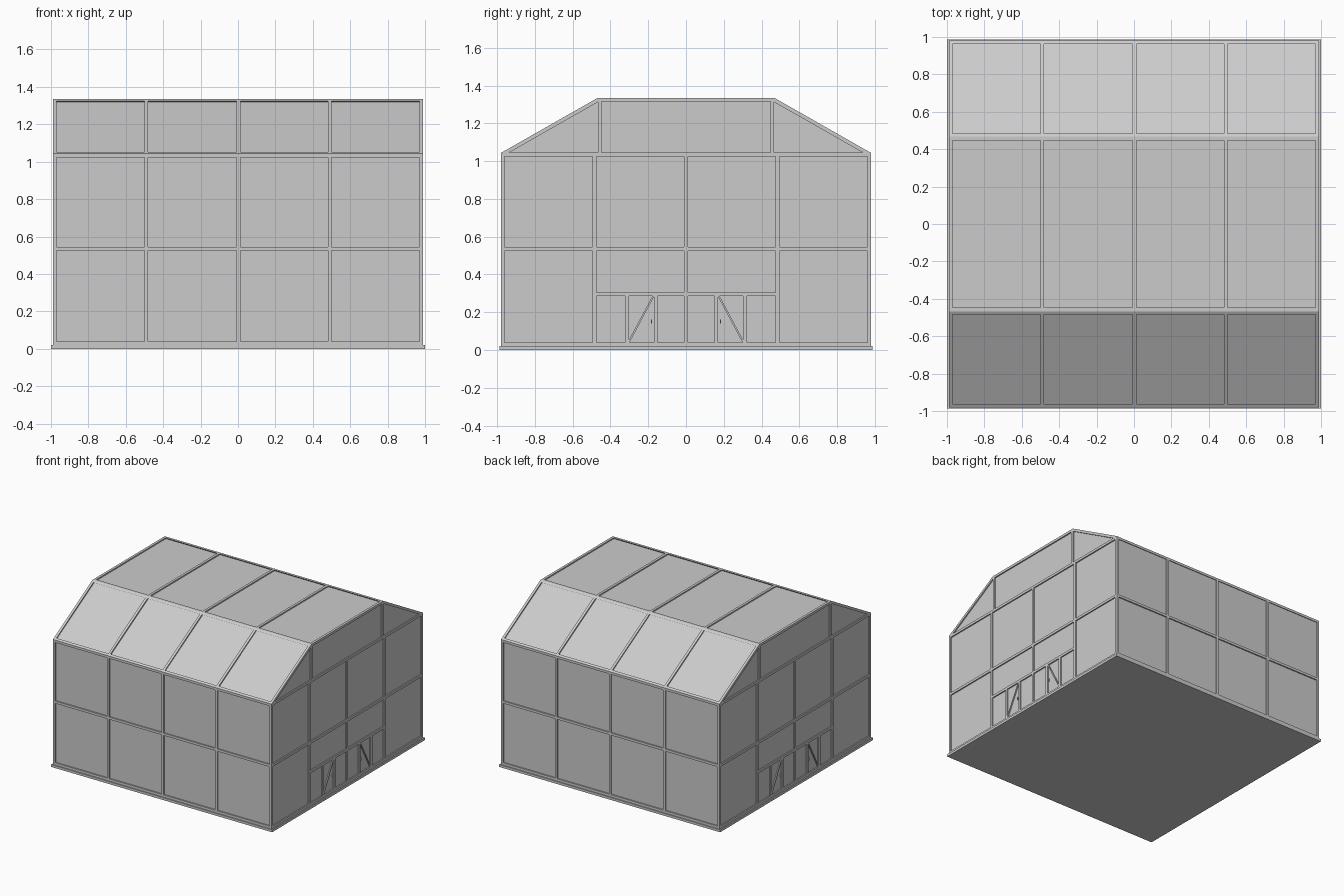
import bpy, bmesh
from mathutils import Vector, Matrix

if "Cube" in bpy.data.objects:
    bpy.data.objects.remove(bpy.data.objects["Cube"])

XE, YE = 0.99, 0.98                      # outer faces of the frame
T = 0.02                                 # bar thickness
PROFILE = [(-YE, 0.01), (-YE, 1.043), (-0.467, 1.335),
           (0.467, 1.335), (YE, 1.043), (YE, 0.01)]


def finish(name, bm):
    bmesh.ops.recalc_face_normals(bm, faces=bm.faces)
    me = bpy.data.meshes.new(name)
    bm.to_mesh(me)
    bm.free()
    ob = bpy.data.objects.new(name, me)
    bpy.context.collection.objects.link(ob)
    return ob


def inset(pts, d):
    """Mitred inward offset of a clockwise y-z polygon."""
    out = []
    for i, p in enumerate(pts):
        p = Vector(p)
        a = (p - Vector(pts[i - 1])).normalized()
        b = (Vector(pts[(i + 1) % len(pts)]) - p).normalized()
        na, nb = Vector((a.y, -a.x)), Vector((b.y, -b.x))
        out.append(p + (na + nb) * d / (1 + na.dot(nb)))
    return out


def prism(name, pts, x0, x1):
    """Solid y-z polygon stretched along x."""
    bm = bmesh.new()
    a = [bm.verts.new((x0, p[0], p[1])) for p in pts]
    b = [bm.verts.new((x1, p[0], p[1])) for p in pts]
    bm.faces.new(a)
    bm.faces.new(b[::-1])
    for i in range(len(pts)):
        bm.faces.new((a[i - 1], a[i], b[i], b[i - 1]))
    return finish(name, bm)


def rib(name, x, w):
    """Arch-shaped frame following the profile."""
    bm = bmesh.new()
    inner = inset(PROFILE, T)
    loops = [[bm.verts.new((xx, p[0], p[1])) for p in ring]
             for xx, ring in ((x - w / 2, PROFILE), (x + w / 2, PROFILE),
                              (x + w / 2, inner), (x - w / 2, inner))]
    for k in range(4):
        u, v = loops[k], loops[(k + 1) % 4]
        for i in range(len(u)):
            bm.faces.new((u[i - 1], u[i], v[i], v[i - 1]))
    return finish(name, bm)


def bar(name, p, q, w=T, d=T):
    """Box bar between two points; d is its depth along x (or y for x-bars)."""
    p, q = Vector(p), Vector(q)
    z = (q - p).normalized()
    x = Vector((0, 1, 0)) if abs(z.x) > 0.9 else Vector((1, 0, 0))
    y = z.cross(x)
    rot = Matrix((x, y, z)).transposed().to_4x4()
    bm = bmesh.new()
    bmesh.ops.create_cube(bm, size=1, matrix=Matrix.Translation((p + q) / 2) @ rot
                          @ Matrix.Diagonal((d, w, (q - p).length, 1)))
    return finish(name, bm)


# Floor slab and recessed wall and roof panels
bar("floor_slab", (-1, 0, 0.01), (1, 0, 0.01), T, 1.974)
prism("panel_shell", inset(PROFILE, 0.01), -XE + 0.01, XE - 0.01)

# Arch ribs along the length
for i, x in enumerate((-0.98, -0.49, 0.003, 0.49, 0.98)):
    rib(f"arch_rib_{i}", x, T)

# Long bars along eaves and roof bends
for i in range(1, 5):
    p = Vector(PROFILE[i])
    a = (Vector(PROFILE[i - 1]) - p).normalized() * T
    b = (Vector(PROFILE[i + 1]) - p).normalized() * T
    prism(f"roof_edge_bar_{i}", [p + a, p, p + b, inset(PROFILE, T)[i]], -XE, XE)

# Side wall rails
for s, side in ((-1, "front"), (1, "back")):
    for z, part in ((0.03, "sill"), (0.535, "mid_rail")):
        bar(f"{side}_{part}", (-XE, s * 0.97, z), (XE, s * 0.97, z))

# Gable ends, alike on both sides
for s, side in ((-1, "left"), (1, "right")):
    x = s * 0.98
    for part, z, y in (("sill", 0.03, YE), ("mid_rail", 0.535, YE),
                       ("eave_rail", 1.035, 0.97)):
        bar(f"{side}_{part}", (x, -y, z), (x, y, z))
    bar(f"{side}_door_lintel", (x, -0.485, 0.295), (x, 0.485, 0.295))
    for y in (-0.485, 0, 0.485):
        bar(f"{side}_wall_post", (x, y, 0.02), (x, y, 1.035))
    for m in (-1, 1):
        bar(f"{side}_gable_post", (x, m * 0.457, 1.035), (x, m * 0.457, 1.325))
        for y in (0.16, 0.312):
            bar(f"{side}_door_post", (x, m * y, 0.03), (x, m * y, 0.295))
        bar(f"{side}_door_brace", (x, m * 0.304, 0.04), (x, m * 0.172, 0.287), 0.009, 0.016)
        bar(f"{side}_door_handle", (x, m * 0.182, 0.14), (x, m * 0.182, 0.162), 0.006, 0.018)
